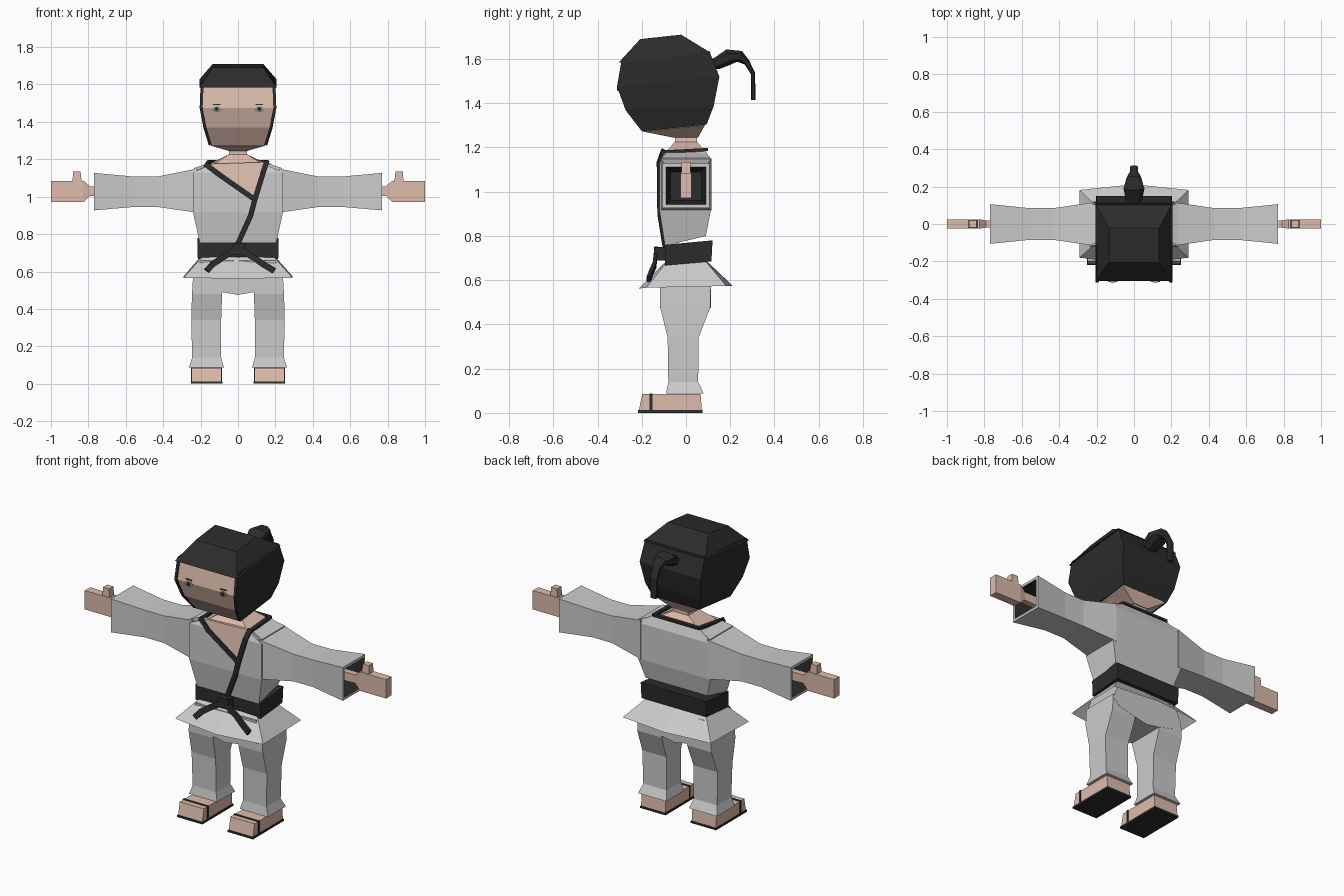
import bpy, bmesh
from mathutils import Vector, Matrix

if "Cube" in bpy.data.objects:
    bpy.data.objects.remove(bpy.data.objects["Cube"])


def material(name, rgb):
    m = bpy.data.materials.new(name)
    m.diffuse_color = (*rgb, 1)
    m.use_nodes = True
    m.node_tree.nodes["Principled BSDF"].inputs["Base Color"].default_value = m.diffuse_color
    return m


SKIN = material("skin", (0.72, 0.50, 0.41))
BLACK = material("black", (0.025, 0.025, 0.025))
EYE = material("eye_grey", (0.35, 0.38, 0.36))


def finish(name, bm, mat=None):
    bmesh.ops.recalc_face_normals(bm, faces=bm.faces)
    me = bpy.data.meshes.new(name)
    bm.to_mesh(me)
    bm.free()
    ob = bpy.data.objects.new(name, me)
    bpy.context.collection.objects.link(ob)
    if mat:
        me.materials.append(mat)
    return ob


def loft(name, rings, mat=None, start=True, end=True, closed=True, side=1):
    """Skin a list of equal-length point rings; side=-1 mirrors in x."""
    bm = bmesh.new()
    vs = [[bm.verts.new((p[0] * side, p[1], p[2])) for p in r] for r in rings]
    n = len(rings[0])
    for a, b in zip(vs, vs[1:]):
        for i in range(n if closed else n - 1):
            j = (i + 1) % n
            bm.faces.new((a[i], a[j], b[j], b[i]))
    if start and closed:
        bm.faces.new(vs[0])
    if end and closed:
        bm.faces.new(vs[-1])
    return finish(name, bm, mat)


def zring(x0, x1, yf, yb, zf, zb=None):
    zb = zf if zb is None else zb
    return [(x0, yf, zf), (x0, yb, zb), (x1, yb, zb), (x1, yf, zf)]


def ring(hx, yf, yb, zf, zb=None):
    return zring(-hx, hx, yf, yb, zf, zb)


def xring(x, hy, z0, z1):
    return [(x, -hy, z0), (x, hy, z0), (x, hy, z1), (x, -hy, z1)]


def ribbon(name, pts, width, thick, mat, normal=(0, -1, 0)):
    """Flat band: one box per path segment."""
    bm = bmesh.new()
    for a, b in zip(pts, pts[1:]):
        a, b = Vector(a), Vector(b)
        d = (b - a).normalized()
        w = d.cross(Vector(normal)).normalized()
        t = w.cross(d)
        m = Matrix((d * ((b - a).length + width * 0.4), w * width, t * thick)).transposed().to_4x4()
        m.translation = (a + b) / 2
        bmesh.ops.create_cube(bm, size=1, matrix=m)
    return finish(name, bm, mat)


def box(name, x0, x1, y0, y1, z0, z1, mat, side=1):
    return loft(name, [zring(x0, x1, y0, y1, z0), zring(x0, x1, y0, y1, z1)], mat, side=side)


# Head, with the jaw tapering to the neck
loft("head", [ring(.05, -.06, .055, 1.245), ring(.143, -.195, .085, 1.272, 1.30),
              ring(.17, -.268, .118, 1.37, 1.39), ring(.19, -.304, .14, 1.475, 1.52),
              ring(.185, -.283, .09, 1.60, 1.64)], SKIN)

# Hair: U-shaped shell around the head, with a cap on top
hair = loft("hair_sides", [ring(.148, -.2, .088, 1.276, 1.307), ring(.177, -.273, .12, 1.37, 1.39),
                           ring(.197, -.312, .145, 1.475, 1.52), ring(.192, -.29, .1, 1.60, 1.635)],
            BLACK, closed=False)
sol = hair.modifiers.new("thickness", 'SOLIDIFY')
sol.thickness, sol.offset = .016, 0
loft("hair_cap", [ring(.206, -.305, .112, 1.583, 1.628), ring(.135, -.207, -.022, 1.69, 1.71)], BLACK)

# Ponytail: knot and thin hanging tail (y, z, half width, half thickness, tilt)
tail = []
for y, z, hw, ht, ny, nz in [(.10, 1.575, .03, .025, -.5, .86), (.14, 1.58, .045, .028, -.5, .86),
                             (.19, 1.608, .055, .036, -.2, .98), (.242, 1.612, .04, .027, .4, .9),
                             (.275, 1.585, .022, .014, .7, .7), (.303, 1.535, .022, .01, .95, .3),
                             (.304, 1.415, .018, .01, 1, 0)]:
    tail.append([(x * hw, y + ny * t * ht, z + nz * t * ht)
                 for x, t in [(-1, -.5), (-1, .5), (-.5, 1), (.5, 1), (1, .5), (1, -.5), (.5, -1), (-.5, -1)]])
loft("ponytail", tail, BLACK)

# Eyes and brows
for s in (1, -1):
    for nm, w, h, dy, mat in [("eye", .026, .014, -.306, EYE), ("pupil", .012, .010, -.309, BLACK)]:
        bm = bmesh.new()
        m = (Matrix.Translation((s * .114, dy, 1.469)) @ Matrix.Diagonal((w, .006, h, 1))
             @ Matrix.Rotation(1.5708, 4, 'X'))
        bmesh.ops.create_cone(bm, cap_ends=True, segments=10, radius1=1, radius2=1, depth=1, matrix=m)
        finish(nm, bm, mat)
    ribbon("eyebrow", [(s * .095, -.302, 1.492), (s * .132, -.302, 1.494)], .005, .008, BLACK)

# Neck and bare chest
loft("neck", [ring(.15, -.1, .085, 1.15, 1.17), ring(.125, -.095, .08, 1.178, 1.19),
              ring(.05, -.05, .05, 1.225), ring(.045, -.05, .05, 1.26)], SKIN)
chest = [(-.165, -.108, 1.175), (.145, -.108, 1.185), (.135, -.124, 1.13), (.09, -.124, .985), (-.11, -.124, 1.13)]
loft("chest", [chest, [(x, y + .02, z) for x, y, z in chest]], SKIN)

# Jacket body
loft("jacket", [ring(.205, -.095, .09, .755, .80), ring(.24, -.12, .112, .915),
                ring(.24, -.12, .112, 1.13), ring(.16, -.105, .09, 1.165, 1.185)])
ribbon("collar_front", [(.0, -.098, .75), (.068, -.122, .90), (.09, -.125, .985),
                        (.135, -.125, 1.13), (.152, -.105, 1.185)], .028, .014, BLACK)
ribbon("collar_cross", [(.09, -.125, .985), (-.11, -.125, 1.125), (-.172, -.108, 1.172)], .028, .014, BLACK)
ribbon("collar_neck", [(-.165, -.105, 1.172), (-.15, .088, 1.19), (.15, .088, 1.19), (.155, -.105, 1.18)],
       .022, .014, BLACK, normal=(0, 0, 1))

# Belt with knot and two tails
loft("belt", [ring(.215, -.095, .115, .667, .685), ring(.217, -.095, .12, .76, .78)], BLACK)
box("belt_knot", -.03, .035, -.145, -.09, .69, .75, BLACK)
for s in (1, -1):
    ribbon("belt_tail", [(-s * .02, -.135, .735), (s * .09, -.142, .67), (s * .135, -.155, .64),
                         (s * (.175 + s * .012), -.168, .608)], .032, .016, BLACK)


# Flared jacket skirt, six sided and open underneath
def hem(hx, yf, yb, mf, mb, z, dz=0):
    return [(-hx, yf, z), (0, mf, z - .004), (hx, yf, z), (hx, yb, z + dz), (0, mb, z + dz), (-hx, yb, z + dz)]


loft("jacket_skirt", [hem(.19, -.09, .085, -.1, .09, .68, .01), hem(.292, -.18, .182, -.215, .212, .566, .008)],
     end=False)

# Pelvis with a rounded bottom
prof = [(-.2, .66), (-.24, .56), (-.2, .52), (-.085, .49), (0, .475), (.085, .49), (.2, .52), (.24, .56), (.2, .66)]
loft("pelvis", [[(x, -.118, z) for x, z in prof], [(x, .112, z) for x, z in prof]])

for s in (1, -1):
    # Trouser leg
    loft("trouser_leg", [zring(.075, .262, -.09, .08, .088), zring(.09, .245, -.08, .055, .14),
                         zring(.09, .25, -.083, .057, .34), zring(.085, .246, -.117, .111, .48),
                         zring(.08, .24, -.117, .111, .58)], side=s)
    # Foot with toe strap and sole
    loft("foot", [zring(.088, .248, -.214, .072, .008), zring(.088, .248, -.198, .066, .085)], SKIN, side=s)
    box("sole", .084, .252, -.218, .075, 0, .012, BLACK, s)
    box("toe_strap", .085, .251, -.166, -.152, .005, .088, BLACK, s)
    # Sleeve with rim and dark lining
    loft("sleeve", [xring(.22, .115, .915, 1.15), xring(.43, .085, .945, 1.108), xring(.56, .085, .945, 1.108),
                    xring(.77, .106, .927, 1.127), xring(.77, .09, .943, 1.111)], end=False, side=s)
    loft("sleeve_lining", [xring(.77, .09, .943, 1.111), xring(.6, .07, .96, 1.09)], BLACK, start=False, side=s)
    # Shoulder slope from sleeve to collar
    loft("shoulder", [xring(.16, .09, 1.1, 1.178), xring(.235, .11, 1.1, 1.153)], side=s)
    # Hand and thumb
    loft("hand", [xring(.62, .018, 1.0, 1.055), xring(.79, .018, 1.005, 1.055), xring(.825, .025, .972, 1.085),
                  xring(1.0, .025, .972, 1.085)], SKIN, side=s)
    loft("thumb", [zring(.835, .885, -.022, .022, 1.07), zring(.842, .882, -.02, .02, 1.135)], SKIN, side=s)
